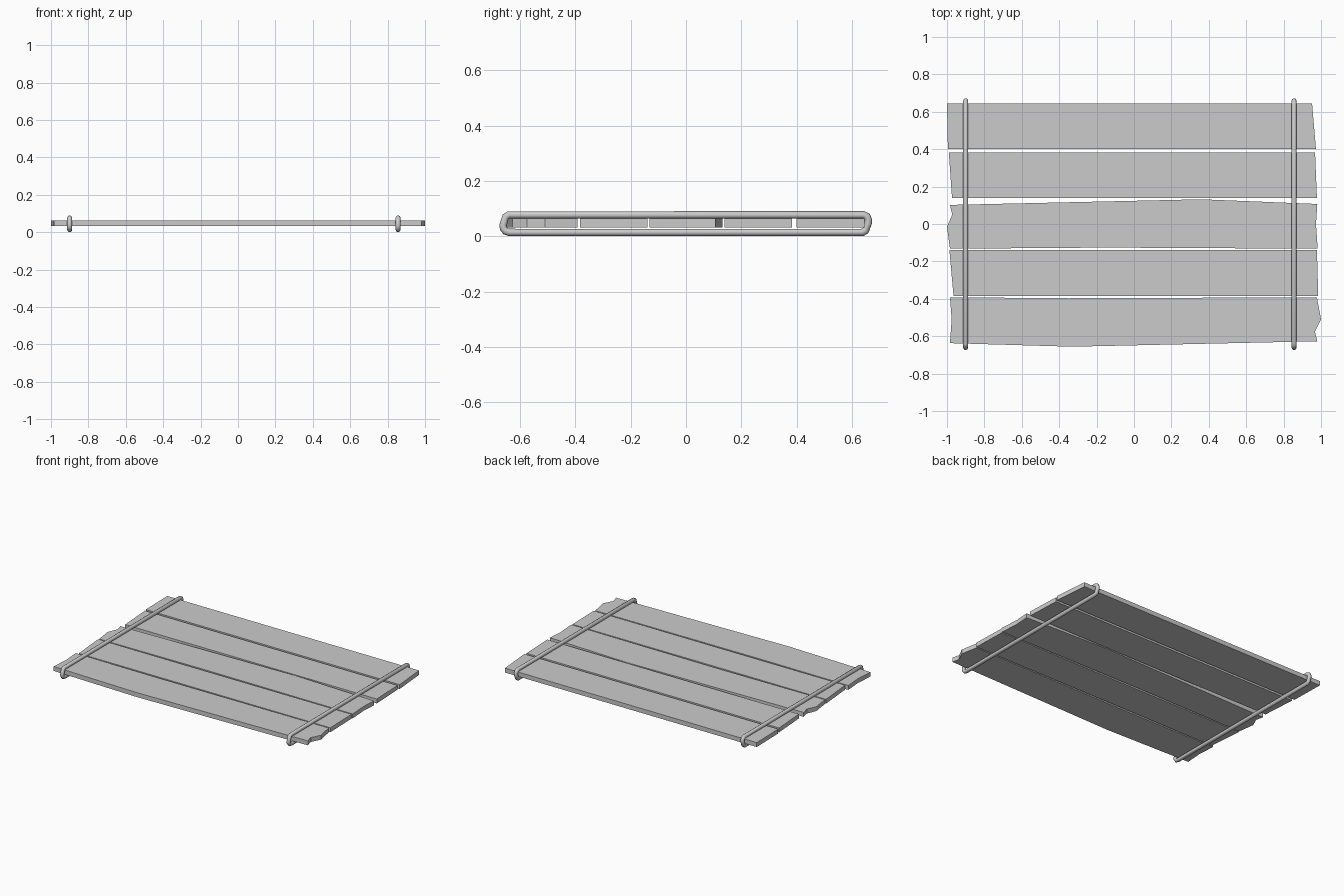
import bpy, bmesh

if "Cube" in bpy.data.objects:
    bpy.data.objects.remove(bpy.data.objects["Cube"])

Z0, Z1 = 0.032, 0.063   # underside and top of the boards
ROPE_R = 0.0135


def plank(name, outline):
    """Board extruded from a top-view outline."""
    bm = bmesh.new()
    face = bm.faces.new([bm.verts.new((x, y, Z0)) for x, y in outline])
    top = bmesh.ops.extrude_face_region(bm, geom=[face])
    verts = [g for g in top["geom"] if isinstance(g, bmesh.types.BMVert)]
    bmesh.ops.translate(bm, verts=verts, vec=(0, 0, Z1 - Z0))
    bmesh.ops.recalc_face_normals(bm, faces=bm.faces)
    me = bpy.data.meshes.new(name)
    bm.to_mesh(me)
    bm.free()
    ob = bpy.data.objects.new(name, me)
    bpy.context.collection.objects.link(ob)


def rope(name, x, path):
    """Closed round band around all boards, path given in (y, z)."""
    cu = bpy.data.curves.new(name, 'CURVE')
    cu.dimensions = '3D'
    cu.bevel_depth = ROPE_R
    cu.bevel_resolution = 2
    sp = cu.splines.new('POLY')
    sp.points.add(len(path) - 1)
    for p, (y, z) in zip(sp.points, path):
        p.co = (x, y, z, 1)
    sp.use_cyclic_u = True
    ob = bpy.data.objects.new(name, cu)
    bpy.context.collection.objects.link(ob)
    bpy.ops.object.select_all(action='DESELECT')
    ob.select_set(True)
    bpy.context.view_layer.objects.active = ob
    bpy.ops.object.convert(target='MESH')
    bpy.ops.object.shade_smooth_by_angle(angle=1.0)


# Boards, back to front, some with chipped ends and bowed edges
boards = [
    [(-1, .645), (-.995, .40), (.973, .40), (.952, .645)],
    [(-.99, .383), (-.973, .14), (.978, .14), (.968, .383)],
    [(-.984, .102), (-.972, .05), (-1, -.015), (-.984, -.132), (-.15, -.126),
     (.982, -.132), (.973, 0), (.98, .107), (.36, .132)],
    [(-.987, -.14), (-.965, -.384), (.985, -.384), (.978, -.14)],
    [(-.984, -.392), (-.975, -.51), (-.984, -.637), (-.33, -.656), (.98, -.627),
     (.967, -.575), (1, -.51), (.978, -.392), (-.35, -.397)],
]
for i, outline in enumerate(boards):
    plank(f"plank_{i + 1}", outline)

# Two rope bands
loop = [(-.64, .077), (-.652, .070), (-.661, .040), (-.660, .028), (-.652, .018),
        (-.638, .0135), (.638, .0135), (.649, .020), (.659, .048),
        (.659, .060), (.654, .071), (.642, .077)]
rope("left_rope", -.90, loop)
rope("right_rope", .856, loop)
